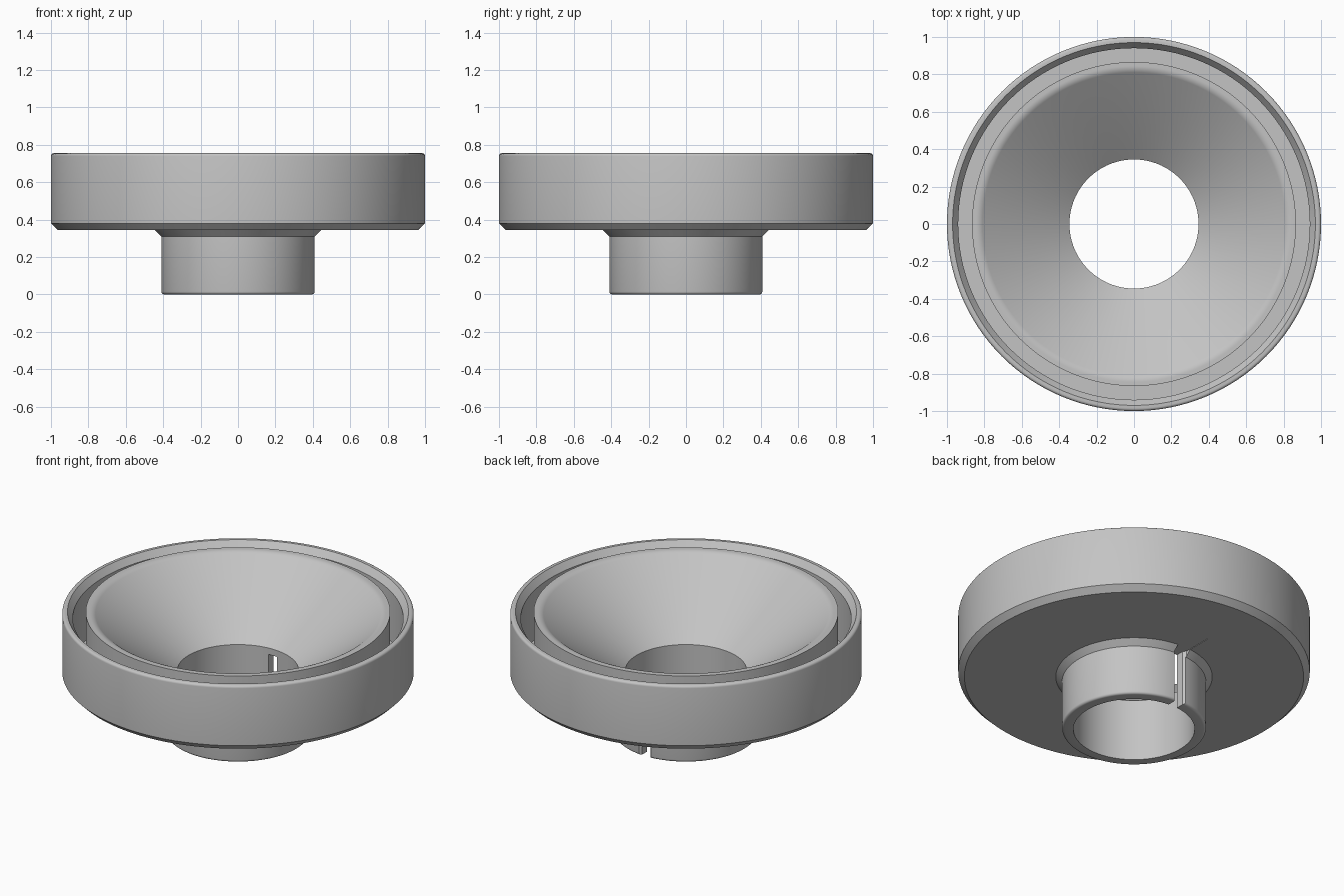
import bpy
import bmesh
import math

default = bpy.data.objects.get("Cube")
if default:
    bpy.data.objects.remove(default)

SEGMENTS = 128
GREY = (0.55, 0.55, 0.55, 1.0)

grey = bpy.data.materials.new("plain grey")
grey.use_nodes = True
grey.diffuse_color = GREY
grey.node_tree.nodes["Principled BSDF"].inputs["Base Color"].default_value = GREY


def make_object(name, bm):
    bmesh.ops.recalc_face_normals(bm, faces=bm.faces)
    mesh = bpy.data.meshes.new(name)
    bm.to_mesh(mesh)
    bm.free()
    obj = bpy.data.objects.new(name, mesh)
    bpy.context.collection.objects.link(obj)
    mesh.materials.append(grey)
    return obj


def arc(r, z, radius, start, end, steps=4):
    """Rounded corner of a profile, angles in degrees."""
    angles = [math.radians(start + (end - start) * i / steps) for i in range(steps + 1)]
    return [(r + radius * math.cos(a), z + radius * math.sin(a)) for a in angles]


def lathe(name, profile):
    """Turn a closed (radius, height) profile around the z axis."""
    bm = bmesh.new()
    verts = [bm.verts.new((r, 0, z)) for r, z in profile]
    edges = [bm.edges.new((a, b)) for a, b in zip(verts, verts[1:] + verts[:1])]
    bmesh.ops.spin(bm, geom=verts + edges, axis=(0, 0, 1), cent=(0, 0, 0),
                   angle=math.tau, steps=SEGMENTS, use_merge=True)
    bmesh.ops.remove_doubles(bm, verts=bm.verts, dist=1e-5)
    return make_object(name, bm)


# Funnel dish: collar, flared foot, outer rim, groove and sloping bowl
profile = [(0.345, 0.0)]
profile += arc(0.395, 0.015, 0.015, -90, 0)             # collar lower edge
profile += [(0.41, 0.31), (0.445, 0.345)]               # flare under the plate
profile += [(0.965, 0.345), (1.0, 0.38)]                # plate and chamfer
profile += arc(0.985, 0.74, 0.015, 0, 90)               # outer rim
profile += [(0.97, 0.755), (0.94, 0.715)]               # bevel into the groove
profile += [(0.94, 0.405), (0.866, 0.405)]              # groove floor
profile += [(0.866, 0.755)]                             # bowl wall
profile += arc(0.845, 0.695, 0.06, 90, 126, 6)          # rounded bowl lip
profile += [(0.345, 0.388)]                             # bowl slope to the hole
dish = lathe("funnel_dish", profile)

# Slot cutter with flared outer edges, at the back of the collar
bm = bmesh.new()
half = [(0.03, 0.25), (0.03, 0.395), (0.045, 0.412), (0.045, 0.6)]
outline = half + [(-x, y) for x, y in reversed(half)]
face = bm.faces.new([bm.verts.new((x, y, -0.1)) for x, y in outline])
top = bmesh.ops.extrude_face_region(bm, geom=[face])["geom"]
bmesh.ops.translate(bm, vec=(0, 0, 0.448),
                    verts=[v for v in top if isinstance(v, bmesh.types.BMVert)])
cutter = make_object("slot_cutter", bm)
cutter.hide_render = True

# Cut the slot and bake it in
cut = dish.modifiers.new("slot", "BOOLEAN")
cut.operation = "DIFFERENCE"
cut.solver = "EXACT"
cut.object = cutter
bpy.ops.object.select_all(action="DESELECT")
dish.select_set(True)
bpy.context.view_layer.objects.active = dish
bpy.ops.object.modifier_apply(modifier=cut.name)
bpy.data.objects.remove(cutter)

bpy.ops.object.shade_smooth_by_angle(angle=math.radians(28))
